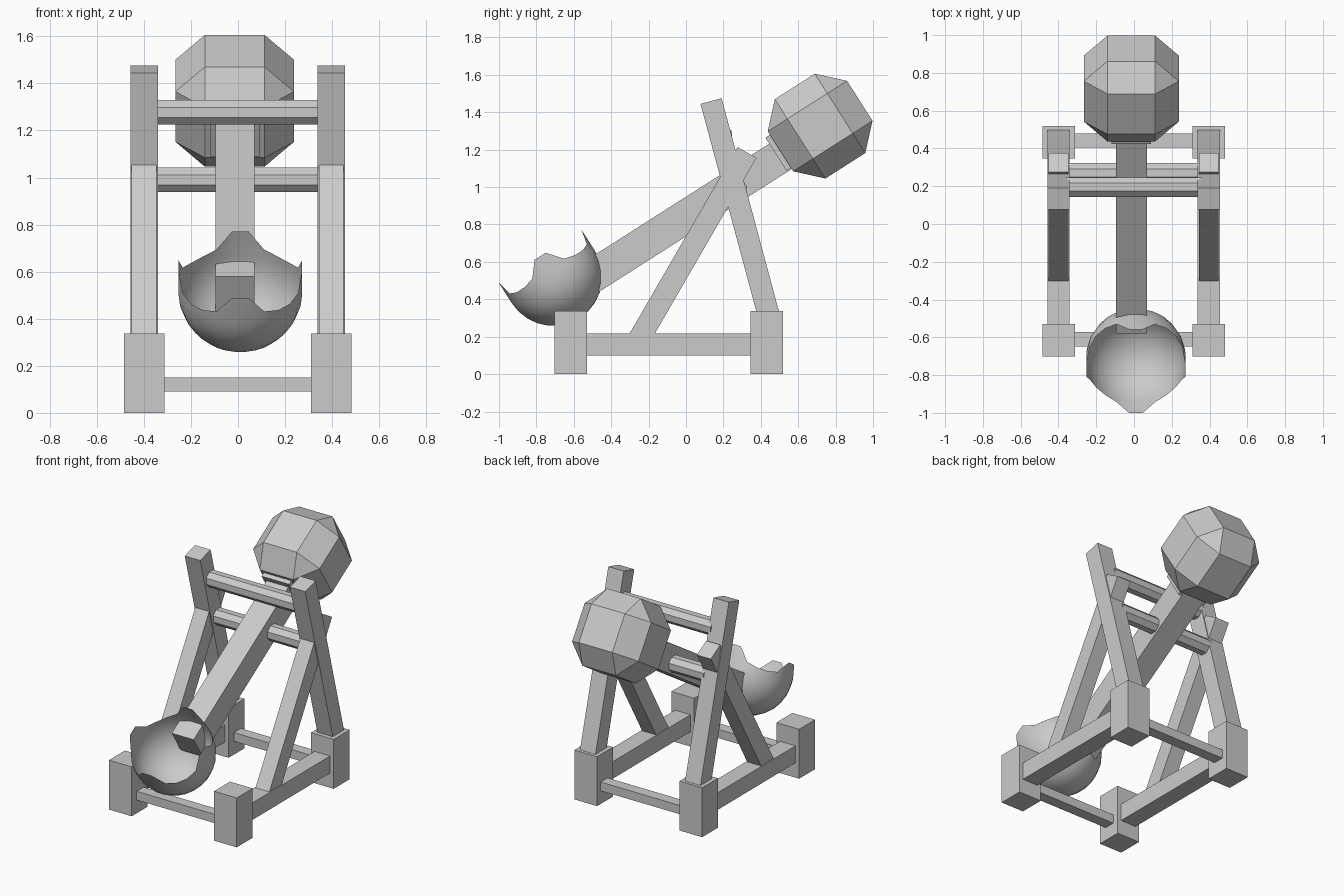
import bpy, bmesh
from math import radians, sin, cos, pi, sqrt
from mathutils import Vector, Matrix

if "Cube" in bpy.data.objects:
    bpy.data.objects.remove(bpy.data.objects["Cube"])


def finish(bm, name):
    bmesh.ops.recalc_face_normals(bm, faces=bm.faces)
    me = bpy.data.meshes.new(name)
    bm.to_mesh(me)
    bm.free()
    ob = bpy.data.objects.new(name, me)
    bpy.context.collection.objects.link(ob)
    return ob


def box(name, center, size, tilt=0, bevel=0):
    bm = bmesh.new()
    bmesh.ops.create_cube(bm, size=1, matrix=Matrix.Diagonal((*size, 1)))
    if bevel:
        bmesh.ops.bevel(bm, geom=bm.edges[:], offset=bevel, segments=1,
                        affect='EDGES', profile=0.5)
    ob = finish(bm, name)
    ob.location = center
    ob.rotation_euler.x = radians(tilt)
    return ob


def beam(name, x, a, b, width, depth):
    """Square beam in the yz plane from a to b (y, z)."""
    d = Vector((0, b[0] - a[0], b[1] - a[1]))
    ob = box(name, (x, (a[0] + b[0]) / 2, (a[1] + b[1]) / 2), (width, depth, d.length))
    ob.rotation_euler = Vector((0, 0, 1)).rotation_difference(d).to_euler()
    return ob


def rod(name, y, z, r):
    bm = bmesh.new()
    bmesh.ops.create_cone(bm, cap_ends=True, segments=8, radius1=r, radius2=r, depth=0.72,
                          matrix=Matrix.Rotation(pi / 2, 4, 'Y') @ Matrix.Rotation(pi / 8, 4, 'Z'))
    finish(bm, name).location = (0, y, z)


# Side frames: feet, rails, leaning uprights, diagonal braces
for side, x in (("left", -0.399), ("right", 0.396)):
    for end, y in (("front", -0.616), ("back", 0.432)):
        box(f"{end}_{side}_foot", (x, y, 0.169), (0.172, 0.172, 0.338))
    box(f"{side}_rail", (x, -0.09, 0.159), (0.117, 0.96, 0.117))
    beam(f"{side}_upright", x, (0.446, 0.30), (0.134, 1.46), 0.117, 0.117)
    beam(f"{side}_brace", x, (-0.261, 0.17), (0.326, 1.185), 0.105, 0.117)

# Cross pieces
for end, y in (("front", -0.61), ("back", 0.442)):
    box(f"{end}_crossbeam", (0, y, 0.12), (0.70, 0.075, 0.06))
rod("upper_crossbar", 0.195, 1.277, 0.056)
rod("axle", 0.271, 0.99, 0.056)

# Throwing arm, running from the bucket to the counterweight
TILT = 32.5
u = Vector((0, cos(radians(TILT)), sin(radians(TILT))))
p = Vector((-0.013, 0.072, 0.888))
s0, s1 = -0.715, 0.62
box("throwing_arm", p + u * (s0 + s1) / 2, (0.166, s1 - s0, 0.179), TILT)

# Counterweight: chamfered block with a thin collar
cw = Vector((-0.014, 0.717, 1.326))
box("counterweight", cw, (0.503, 0.503, 0.503), TILT, 0.125)
box("collar", cw - u * 0.255, (0.21, 0.05, 0.21), TILT)

# Bucket: open bowl with four raised points around the rim
R, COLS, ROWS = 0.265, 24, 8
bm = bmesh.new()
bottom = bm.verts.new((0, 0, -R))
cols = []
for i in range(COLS):
    a = (i + 0.5) * 2 * pi / COLS
    rim = (0.128, 0.048, 0.033)[(0, 1, 2, 2, 1, 0)[i % 6]]
    col = []
    for j in range(1, ROWS):
        t = j / (ROWS - 1) * pi / 2
        col.append(bm.verts.new((R * sin(t) * cos(a), R * sin(t) * sin(a), -R * cos(t))))
    col.append(bm.verts.new((R * cos(a), R * sin(a), rim)))
    cols.append(col)
for i in range(COLS):
    c, d = cols[i], cols[(i + 1) % COLS]
    bm.faces.new((bottom, d[0], c[0]))
    for j in range(ROWS - 1):
        bm.faces.new((c[j], d[j], d[j + 1], c[j + 1]))
bucket = finish(bm, "bucket")
bucket.location = (0.01, -0.711, 0.522)
bucket.rotation_euler.x = radians(TILT)
for f in bucket.data.polygons:
    f.use_smooth = True
